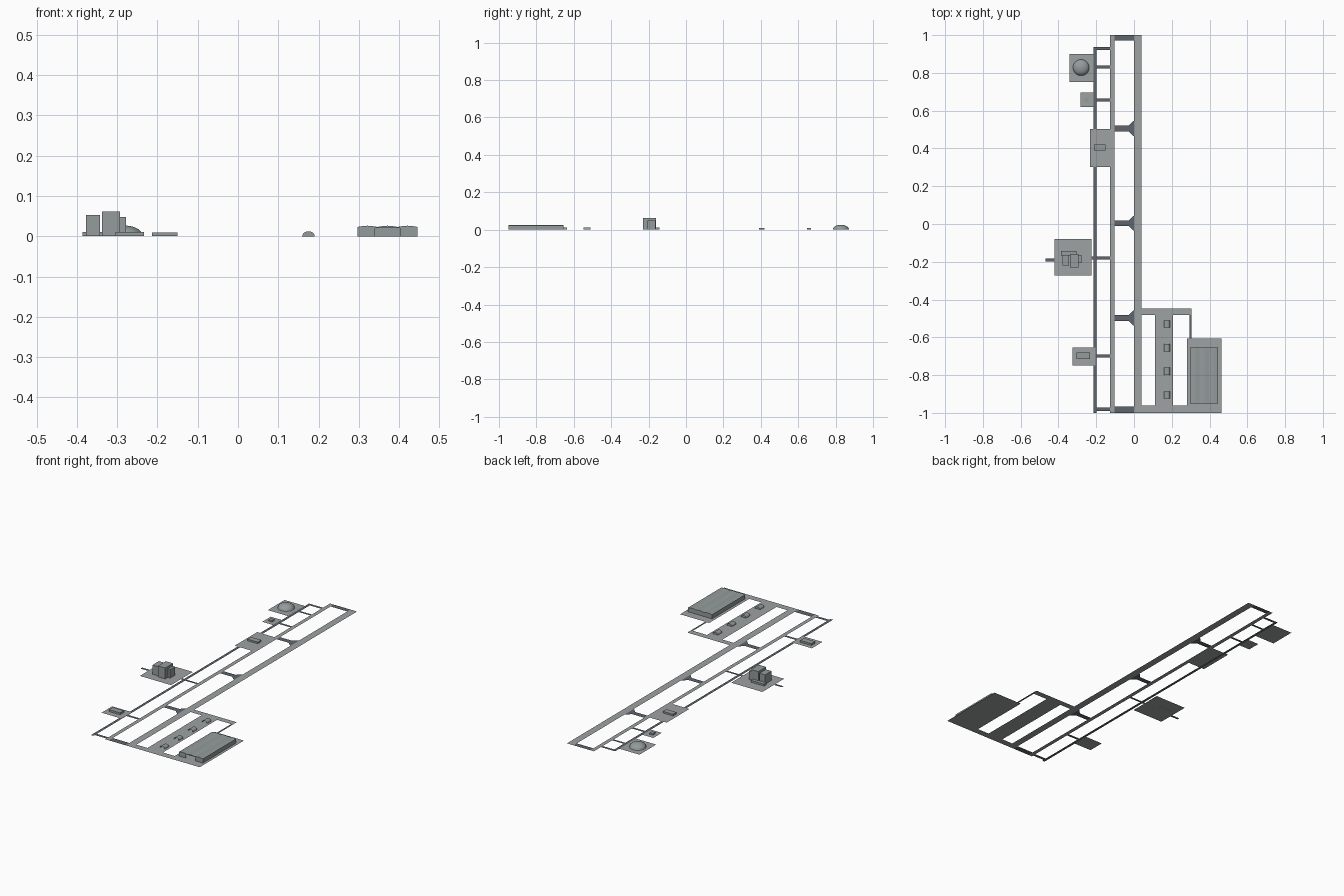
import bpy, bmesh, math

if "Cube" in bpy.data.objects:
    bpy.data.objects.remove(bpy.data.objects["Cube"])


def material(name, rgb):
    m = bpy.data.materials.new(name)
    m.diffuse_color = (*rgb, 1)
    m.use_nodes = True
    m.node_tree.nodes["Principled BSDF"].inputs["Base Color"].default_value = m.diffuse_color
    return m


CONCRETE = material("light_concrete", (0.34, 0.36, 0.365))
ASPHALT = material("dark_asphalt", (0.11, 0.13, 0.15))
BUILDING = material("building_grey", (0.30, 0.33, 0.335))


def mesh_object(name, bm, mat):
    me = bpy.data.meshes.new(name)
    bm.to_mesh(me)
    bm.free()
    me.materials.append(mat)
    ob = bpy.data.objects.new(name, me)
    bpy.context.collection.objects.link(ob)
    return ob


def flat(name, pts, mat, z=0.0):
    bm = bmesh.new()
    bm.faces.new([bm.verts.new((x, y, z)) for x, y in pts])
    bmesh.ops.recalc_face_normals(bm, faces=bm.faces)
    for f in bm.faces:
        if f.normal.z < 0:
            f.normal_flip()
    return mesh_object(name, bm, mat)


def rect(name, x0, x1, y0, y1, mat, z=0.0):
    return flat(name, [(x0, y0), (x1, y0), (x1, y1), (x0, y1)], mat, z)


def box(name, x0, x1, y0, y1, h):
    bm = bmesh.new()
    bmesh.ops.create_cube(bm, size=1)
    for v in bm.verts:
        v.co.x = x1 if v.co.x > 0 else x0
        v.co.y = y1 if v.co.y > 0 else y0
        v.co.z = h if v.co.z > 0 else 0.0005
    return mesh_object(name, bm, BUILDING)


def vault(name, outline, y0, y1):
    """Shell swept along y from an x/z outline, closed at the back."""
    bm = bmesh.new()
    front = [bm.verts.new((x, y0, z)) for x, z in outline]
    back = [bm.verts.new((x, y1, z)) for x, z in outline]
    for i in range(len(outline) - 1):
        bm.faces.new((front[i], front[i + 1], back[i + 1], back[i]))
    bm.faces.new(back)
    bmesh.ops.recalc_face_normals(bm, faces=bm.faces)
    return mesh_object(name, bm, BUILDING)


# Runway and parallel taxiway
rect("runway", 0, 0.041, -1, 1, CONCRETE)
rect("taxiway", -0.127, -0.104, -1, 1, CONCRETE)

# Taxiway links: plain at the ends, flared towards the runway between
rect("link_north", -0.104, 0, 0.972, 1, ASPHALT)
rect("link_south", -0.104, 0, -1, -0.966, ASPHALT)
for i, y in enumerate((0.506, 0.004, -0.498)):
    a, b = 0.015, 0.039
    flat(f"flared_link_{i}", [(-0.104, y - a), (-0.028, y - a), (-0.004, y - b), (0, y - b),
                              (0, y + b), (-0.004, y + b), (-0.028, y + a), (-0.104, y + a)], ASPHALT)

# Service road with short spurs
rect("service_road", -0.215, -0.199, -1, 0.938, ASPHALT)
for i, (y, w) in enumerate(((0.93, 0.016), (0.831, 0.014), (0.656, 0.015),
                            (-0.18, 0.014), (-0.7, 0.016), (-0.98, 0.018))):
    x0 = -0.225 if y == -0.18 else -0.199
    if x0 < -0.2:
        rect("tower_pad_spur", x0, -0.215, y - w / 2, y + w / 2, ASPHALT)
    rect(f"road_spur_{i}", -0.199, -0.127, y - w / 2, y + w / 2, ASPHALT)
rect("west_access_road", -0.468, -0.42, -0.198, -0.183, ASPHALT)
rect("apron_road", 0.294, 0.305, -0.607, -0.481, ASPHALT)

# Building pads on the west side
PAD_Z = 0.0005
rect("dome_pad", -0.341, -0.215, 0.752, 0.901, CONCRETE, PAD_Z)
rect("hut_pad", -0.283, -0.215, 0.62, 0.695, CONCRETE, PAD_Z)
rect("central_pad", -0.233, -0.106, 0.303, 0.504, CONCRETE, PAD_Z)
rect("terminal_pad", -0.42, -0.226, -0.273, -0.079, CONCRETE, PAD_Z)
rect("south_pad", -0.325, -0.204, -0.749, -0.655, CONCRETE, PAD_Z)

# East apron
rect("apron_north_strip", 0.041, 0.305, -0.481, -0.447, CONCRETE)
rect("apron_south_strip", 0.041, 0.462, -1, -0.962, CONCRETE)
rect("shelter_strip", 0.11, 0.206, -0.962, -0.481, CONCRETE)
rect("hangar_pad", 0.28, 0.462, -0.962, -0.607, CONCRETE)

# Low buildings
box("hut", -0.262, -0.241, 0.646, 0.669, 0.008)
box("central_building", -0.213, -0.15, 0.389, 0.42, 0.01)
box("south_building", -0.304, -0.234, -0.715, -0.681, 0.011)

# Cluster of blocks
box("low_annex", -0.386, -0.304, -0.166, -0.142, 0.011)
box("west_block", -0.378, -0.343, -0.22, -0.163, 0.053)
box("tall_block", -0.338, -0.293, -0.229, -0.16, 0.062)
box("east_block", -0.297, -0.278, -0.206, -0.164, 0.048)

# Shallow dome
bm = bmesh.new()
bmesh.ops.create_uvsphere(bm, u_segments=32, v_segments=16, radius=1)
bmesh.ops.bisect_plane(bm, geom=bm.verts[:] + bm.edges[:] + bm.faces[:],
                       plane_co=(0, 0, 0), plane_no=(0, 0, -1), clear_outer=True)
for v in bm.verts:
    v.co = (-0.28 + 0.043 * v.co.x, 0.828 + 0.043 * v.co.y, PAD_Z + 0.026 * v.co.z)
for f in bm.faces:
    f.smooth = True
mesh_object("dome", bm, BUILDING)

# Row of arched shelters, open to the front
arch = [(0.175 - 0.0155 * math.cos(math.pi * i / 12), 0.0125 * math.sin(math.pi * i / 12))
        for i in range(13)]
for i, y in enumerate((-0.53, -0.655, -0.78, -0.905)):
    vault(f"shelter_{i}", arch, y - 0.019, y + 0.019)

# Large hangar: three shallow roof vaults
X0, X1, Y0, Y1 = 0.297, 0.446, -0.95, -0.655
bay = (X1 - X0) / 3
roof = [(X0, 0.0232)]
for k in range(3):
    for i in range(1, 9):
        t = i / 8
        roof.append((X0 + bay * (k + t), 0.0232 + 0.003 * math.sin(math.pi * t)))
vault("large_hangar", [(X0, 0)] + roof + [(X1, 0)], Y0, Y1)

# Hangar front wall around a wide central doorway
D0, D1, DH = 0.34, 0.402, 0.021
bm = bmesh.new()
outline = [(D0, DH), (D0, 0), (X0, 0)] + roof + [(X1, 0), (D1, 0), (D1, DH)]
bm.faces.new([bm.verts.new((x, Y0, z)) for x, z in reversed(outline)])
bmesh.ops.recalc_face_normals(bm, faces=bm.faces)
for f in bm.faces:
    if f.normal.y > 0:
        f.normal_flip()
mesh_object("hangar_front_wall", bm, BUILDING)
